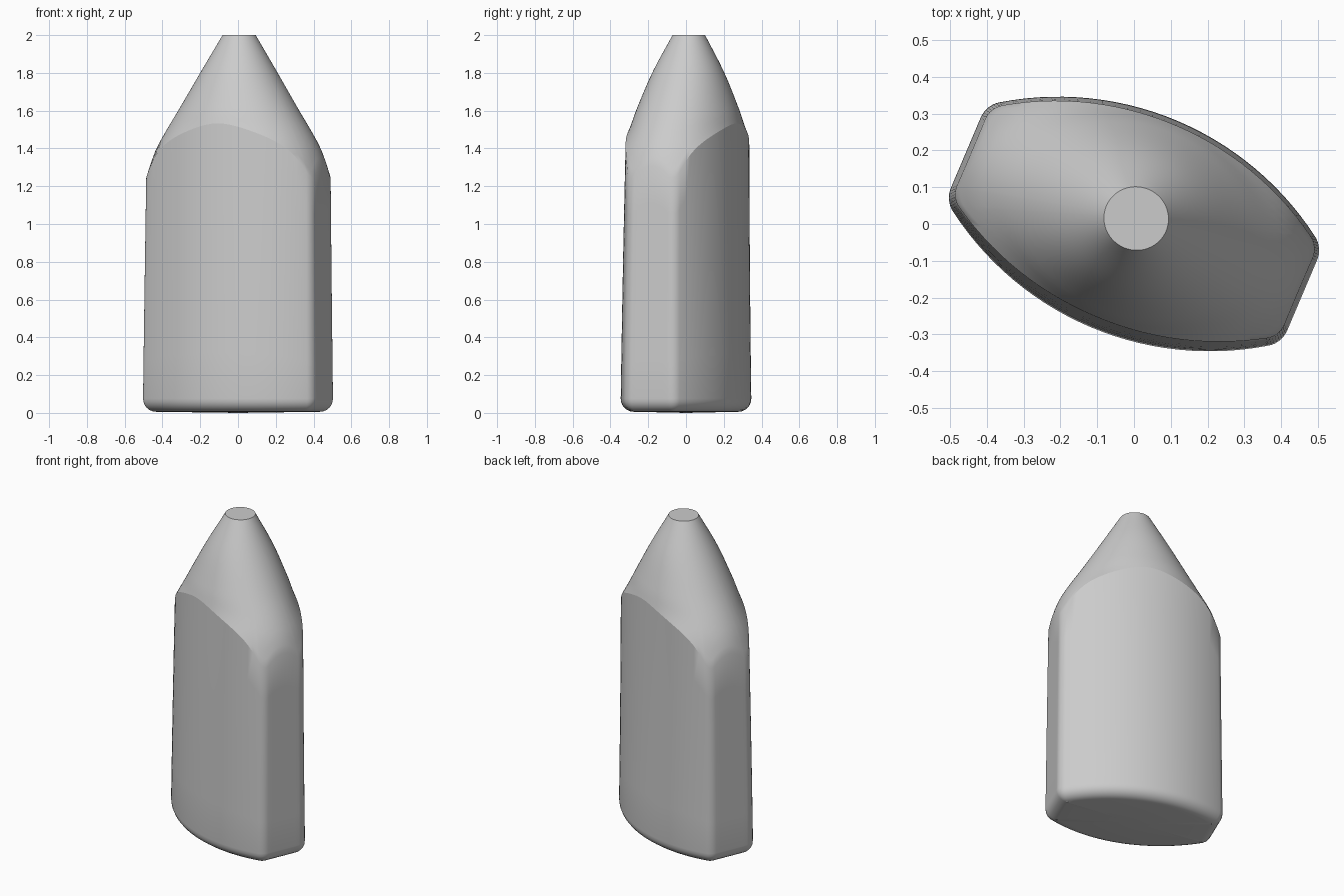
import bpy, bmesh
from math import sin, cos, pi, sqrt, atan2, radians, hypot

cube = bpy.data.objects.get("Cube")
if cube:
    bpy.data.objects.remove(cube)

HALF_LEN, HALF_THICK, FACE_R, ROUND = 0.497, 0.305, 0.831, 0.07
TURN = radians(-23)
BASE_Z, TOP_Z = 0.006, 2.0

# Shoulder half-axes by height: z, along the length, along the thickness
SHOULDER = [(1.0, 0.56, 0.52), (1.1, 0.538, 0.475), (1.2, 0.513, 0.43), (1.3, 0.485, 0.385),
            (1.4, 0.45, 0.338), (1.5, 0.394, 0.292), (1.6, 0.33, 0.263),
            (1.8, 0.208, 0.188), (2.0, 0.088, 0.086)]


def quarter_outline():
    """Core points with outward normals: flat end, round corner, bowed face."""
    cu, drop = HALF_LEN - ROUND, FACE_R - HALF_THICK
    r = FACE_R - ROUND
    rise = sqrt(r * r - cu * cu)
    cv, phi = rise - drop, atan2(rise, cu)
    pts = [(cu, cv * i / 4, 0.0) for i in range(4)]
    pts += [(cu, cv, phi * i / 8) for i in range(8)]
    for i in range(15):
        a = phi + (pi / 2 - phi) * i / 14
        pts.append((r * cos(a), r * sin(a) - drop, a))
    return pts


def full_outline():
    q = quarter_outline()
    half = q + [(-u, v, pi - a) for u, v, a in reversed(q[1:-1])]
    half.append((-q[0][0], 0.0, pi))
    return half + [(-u, -v, a + pi) for u, v, a in half[1:-1]]


def half_axes(z):
    """Smooth interpolation of the shoulder table."""
    n = len(SHOULDER)
    i = max(k for k in range(n - 1) if SHOULDER[k][0] <= z or k == 0)
    p = [SHOULDER[min(max(k, 0), n - 1)] for k in (i - 1, i, i + 1, i + 2)]
    h = p[2][0] - p[1][0]
    t = (z - p[1][0]) / h
    out = []
    for c in (1, 2):
        m0 = (p[2][c] - p[0][c]) / (p[2][0] - p[0][0]) * h
        m1 = (p[3][c] - p[1][c]) / (p[3][0] - p[1][0]) * h
        d = p[2][c] - p[1][c]
        out.append(p[1][c] + t * (m0 + t * (3 * d - 2 * m0 - m1 + t * (m0 + m1 - 2 * d))))
    return out


def wall(col, z, inset=0.0):
    u, v, a = col
    k = ROUND - inset
    return ((u + k * cos(a)) * (1 - 0.022 * z), (v + k * sin(a)) * (1 - 0.05 * z))


def overshoot(col, z):
    u, v = wall(col, z)
    a, b = half_axes(z)
    return hypot(u / a, v / b)


def crease_height(col):
    lo, hi = 1.0, TOP_Z
    for _ in range(30):
        mid = (lo + hi) / 2
        lo, hi = (mid, hi) if overshoot(col, mid) < 1 else (lo, mid)
    return lo


def place(u, v, z):
    lean = (z / TOP_Z) ** 2
    return (u * cos(TURN) - v * sin(TURN) + 0.006 * lean,
            u * sin(TURN) + v * cos(TURN) + 0.015 * lean, z)


bm = bmesh.new()
columns = []
WALL_ROWS, SHOULDER_ROWS, EDGE_ROWS = 6, 16, 6
outline = full_outline()
for col in outline:
    pts = []
    # Rounded bottom edge
    for i in range(EDGE_ROWS):
        t = pi / 2 * i / EDGE_ROWS
        z = BASE_Z + ROUND * (1 - cos(t))
        pts.append((*wall(col, z, ROUND * (1 - sin(t))), z))
    # Tapering wall up to the crease
    z0, zc = BASE_Z + ROUND, crease_height(col)
    for i in range(WALL_ROWS + 1):
        z = z0 + (zc - z0) * i / WALL_ROWS
        pts.append((*wall(col, z), z))
    # Shoulder narrowing to the round tip
    for i in range(1, SHOULDER_ROWS + 1):
        z = zc + (TOP_Z - zc) * i / SHOULDER_ROWS
        u, v = wall(col, z)
        k = overshoot(col, z)
        pts.append((u / k, v / k, z))
    columns.append([bm.verts.new(place(*p)) for p in pts])

n, rows = len(columns), len(columns[0])
for j in range(n):
    a, b = columns[j], columns[(j + 1) % n]
    for i in range(rows - 1):
        bm.faces.new((a[i], b[i], b[i + 1], a[i + 1]))
# Flat tip and slightly domed base
tip = bm.faces.new([c[-1] for c in columns])
centre = bm.verts.new((0, 0, 0))
for j in range(n):
    bm.faces.new((centre, columns[(j + 1) % n][0], columns[j][0]))
bmesh.ops.recalc_face_normals(bm, faces=bm.faces)
for f in bm.faces:
    f.smooth = True
for e in tip.edges:
    e.smooth = False
# Crisp crease where the broad faces meet the shoulder
crease = EDGE_ROWS + WALL_ROWS
for j in range(n):
    k = (j + 1) % n
    if max(abs(outline[j][0]), abs(outline[k][0])) < HALF_LEN - ROUND - 0.01:
        bm.edges.get((columns[j][crease], columns[k][crease])).smooth = False

mesh = bpy.data.meshes.new("bottle_body")
bm.to_mesh(mesh)
bm.free()
body = bpy.data.objects.new("bottle_body", mesh)
bpy.context.collection.objects.link(body)

grey = bpy.data.materials.new("plain_grey")
grey.use_nodes = True
grey.diffuse_color = (0.6, 0.6, 0.6, 1)
grey.node_tree.nodes["Principled BSDF"].inputs["Base Color"].default_value = (0.6, 0.6, 0.6, 1)
mesh.materials.append(grey)
